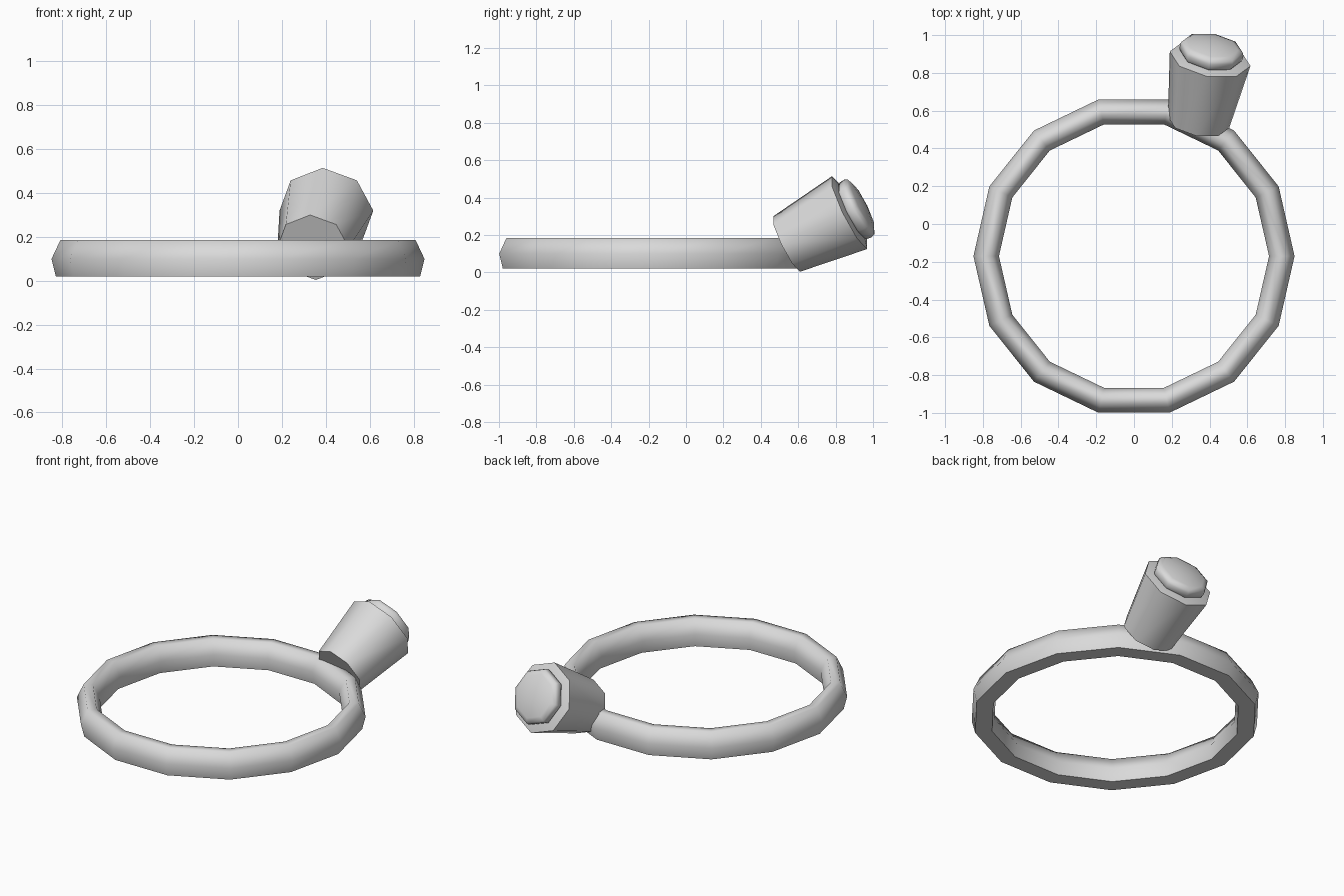
import bpy, bmesh, math
from mathutils import Vector, Matrix

if "Cube" in bpy.data.objects:
    bpy.data.objects.remove(bpy.data.objects["Cube"])

grey = bpy.data.materials.new("plain grey")
grey.diffuse_color = (0.7, 0.7, 0.7, 1)
grey.use_nodes = True
grey.node_tree.nodes["Principled BSDF"].inputs["Base Color"].default_value = grey.diffuse_color


def lathe(name, profile, sides, matrix, closed, smooth_angle):
    """Revolve (radius, height) points about local z; closed = tube section, else capped ends."""
    bm = bmesh.new()
    rings = []
    for r, h in profile:
        rings.append([bm.verts.new((r * math.cos(2 * math.pi * k / sides),
                                    r * math.sin(2 * math.pi * k / sides), h))
                      for k in range(sides)])
    n = len(rings)
    for i in range(n if closed else n - 1):
        a, b = rings[i], rings[(i + 1) % n]
        for k in range(sides):
            j = (k + 1) % sides
            bm.faces.new((a[k], a[j], b[j], b[k]))
    if not closed:
        bm.faces.new(rings[0][::-1])
        bm.faces.new(rings[-1])
    bmesh.ops.recalc_face_normals(bm, faces=bm.faces[:])
    mesh = bpy.data.meshes.new(name)
    bm.to_mesh(mesh)
    bm.free()
    mesh.transform(matrix)
    for p in mesh.polygons:
        p.use_smooth = True
    mesh.set_sharp_from_angle(angle=math.radians(smooth_angle))
    mesh.materials.append(grey)
    obj = bpy.data.objects.new(name, mesh)
    bpy.context.collection.objects.link(obj)
    return obj


# Band: fourteen-sided hoop with a flat underside
lathe("ring_band",
      [(0.83, 0.02), (0.85, 0.10), (0.81, 0.185), (0.755, 0.185), (0.715, 0.10), (0.73, 0.02)],
      14, Matrix.Translation((0, -0.17, 0)), True, 70)

# Tilted frame shared by the setting and its stone
base = Vector((0.342, 0.538, 0.152))
rim = Vector((0.403, 0.875, 0.32))
axis = (rim - base).normalized()
side = axis.cross(Vector((0, 0, 1))).normalized()
up = side.cross(axis)
rot = Matrix((up, axis.cross(up), axis)).transposed().to_4x4()
frame = Matrix.Translation(rim) @ rot
length = (rim - base).length

# Setting: flared eight-sided cup with a slightly raised end
lathe("setting_cup", [(0.165, -length), (0.217, 0), (0.155, 0.014)], 8, frame, False, 60)

# Stone: low rounded disc sitting on the cup
lathe("stone", [(0.155, 0.005), (0.168, 0.022), (0.171, 0.05), (0.165, 0.068),
                (0.136, 0.080), (0.042, 0.093)], 8, frame, False, 60)
